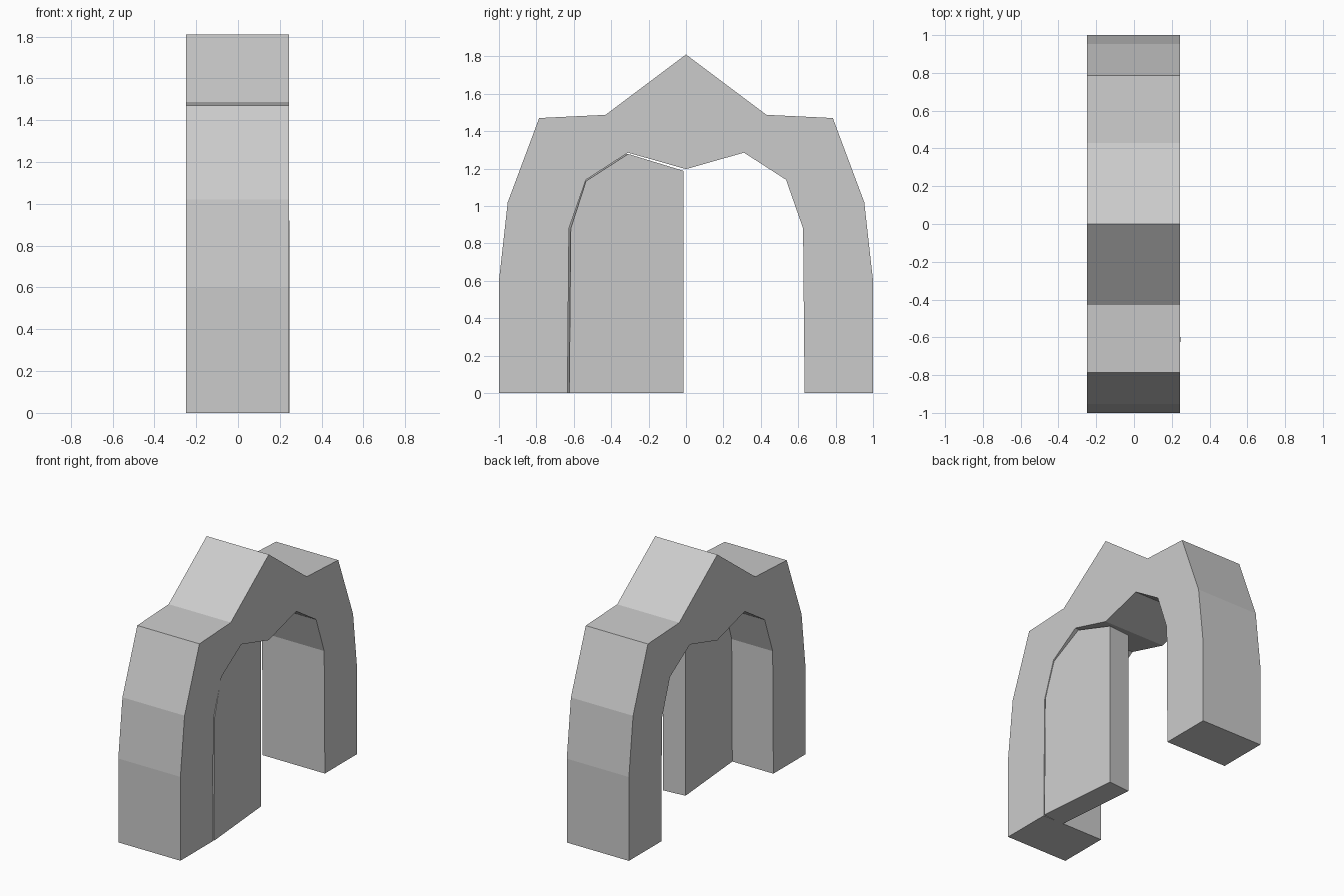
import bpy, math
from mathutils import Matrix

if "Cube" in bpy.data.objects:
    bpy.data.objects.remove(bpy.data.objects["Cube"])


def extrude_profile(name, profile, x0, x1):
    """Solid made by sweeping a closed (y, z) outline along x."""
    n = len(profile)
    verts = [(x, y, z) for x in (x0, x1) for y, z in profile]
    faces = [list(range(n))[::-1], list(range(n, 2 * n))]
    faces += [[i, (i + 1) % n, n + (i + 1) % n, n + i] for i in range(n)]
    mesh = bpy.data.meshes.new(name)
    # the outline runs clockwise seen from +x, so flip every face outward
    mesh.from_pydata(verts, [], [f[::-1] for f in faces])
    obj = bpy.data.objects.new(name, mesh)
    bpy.context.collection.objects.link(obj)
    return obj


def mirrored(half):
    """Left half outline ending on y = 0, continued to the right."""
    return half + [(-y, z) for y, z in half[-2::-1]]


# Stone arch: stepped outer outline and faceted opening
outer = mirrored([(-1, 0), (-1, 0.6), (-0.953, 1.02), (-0.785, 1.47),
                  (-0.43, 1.487), (0, 1.81)])
inner = mirrored([(-0.634, 0), (-0.626, 0.88), (-0.535, 1.14),
                  (-0.31, 1.285), (0, 1.197)])
extrude_profile("arch", outer + inner[::-1], -0.248, 0.244)

# Single door leaf, fitted to half the opening, hinged slightly ajar
leaf = [(0, 0), (0.008, 0.88), (0.09, 1.133), (0.316, 1.278), (0.612, 1.188), (0.612, 0)]
door = extrude_profile("door_leaf", leaf, -0.17, 0)
door.data.transform(Matrix.Translation((0.247, -0.624, 0))
                    @ Matrix.Rotation(math.radians(5), 4, 'Z'))
